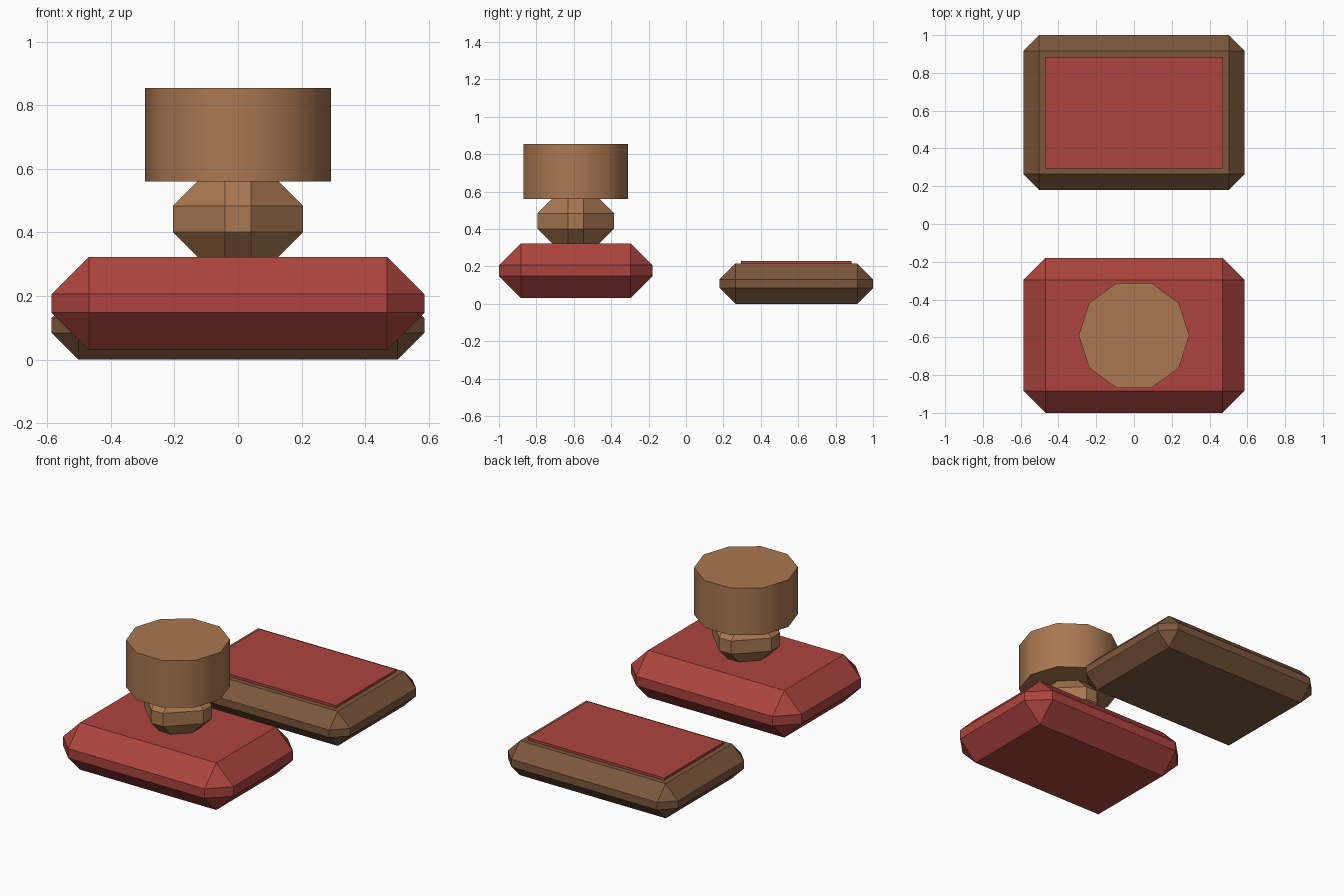
import bpy
import math

default_cube = bpy.data.objects.get("Cube")
if default_cube:
    bpy.data.objects.remove(default_cube, do_unlink=True)


def material(name, rgb):
    """One flat material from an sRGB colour (0-255)."""
    linear = [((c / 255 + 0.055) / 1.055) ** 2.4 for c in rgb]
    mat = bpy.data.materials.new(name)
    mat.use_nodes = True
    mat.diffuse_color = (*linear, 1)
    shader = mat.node_tree.nodes["Principled BSDF"]
    shader.inputs["Base Color"].default_value = (*linear, 1)
    return mat


def box(name, mat, center, size, bevel=0):
    """A box with flat chamfers on all its edges."""
    bpy.ops.mesh.primitive_cube_add(size=1, location=center)
    obj = bpy.context.object
    obj.name = name
    obj.scale = size
    bpy.ops.object.transform_apply(location=False, rotation=False, scale=True)
    obj.data.materials.append(mat)
    if bevel:
        chamfer = obj.modifiers.new("Chamfer", 'BEVEL')
        chamfer.width = bevel
        chamfer.segments = 1
        chamfer.limit_method = 'NONE'
    return obj


red = material("Ink Red", (172, 68, 62))
wood = material("Light Wood", (170, 120, 81))
dark_wood = material("Dark Wood", (124, 87, 60))

stamp_y, pad_y = -0.59, 0.59

# Stamp: chamfered block, faceted neck and ten-sided grip
box("stamp_base", red, (0, stamp_y, 0.177), (1.172, 0.82, 0.293), 0.117)
box("stamp_neck", wood, (0, stamp_y, 0.442), (0.41, 0.41, 0.41), 0.164)

bpy.ops.mesh.primitive_cylinder_add(
    vertices=10, radius=0.293, depth=0.293,
    location=(0, stamp_y, 0.707), rotation=(0, 0, math.pi / 2))
grip = bpy.context.object
grip.name = "stamp_grip"
grip.data.materials.append(wood)
bpy.ops.object.shade_smooth_by_angle(angle=math.radians(40))

# Ink pad: chamfered tray with a thin raised pad
box("pad_tray", dark_wood, (0, pad_y, 0.1075), (1.172, 0.82, 0.215), 0.084)
box("ink_pad", red, (0, pad_y, 0.205), (0.94, 0.59, 0.05))
